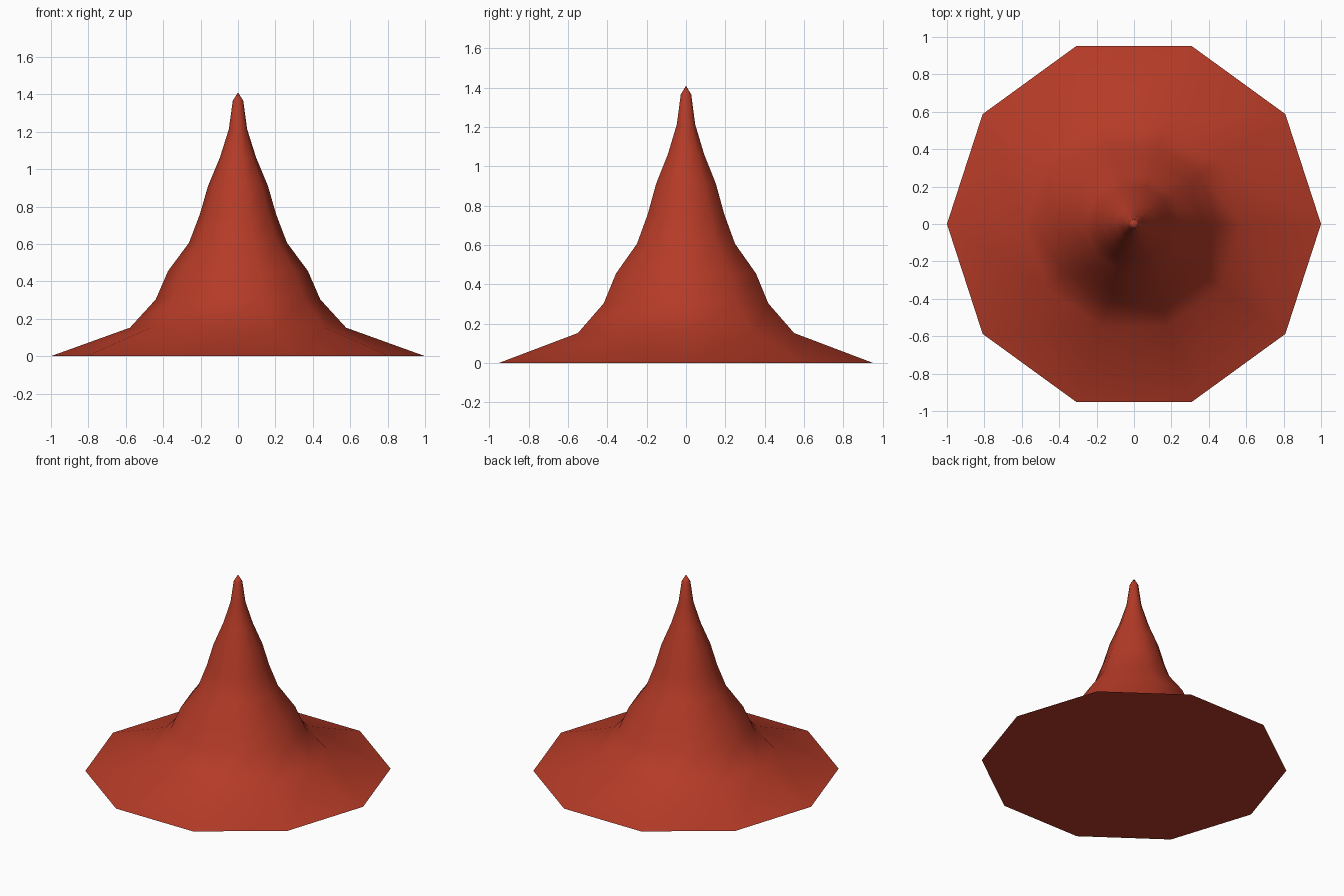
import bpy, bmesh, math

if "Cube" in bpy.data.objects:
    bpy.data.objects.remove(bpy.data.objects["Cube"])

SIDES = 10
# (radius, height) rings from the wide brim up to the narrow tip
PROFILE = [(1.0, 0.0), (0.578, 0.152), (0.44, 0.303), (0.374, 0.455),
           (0.262, 0.606), (0.204, 0.758), (0.16, 0.91), (0.097, 1.061),
           (0.049, 1.213), (0.028, 1.365)]
TIP = 1.41

red = bpy.data.materials.new("brick red")
red.diffuse_color = (0.46, 0.043, 0.02, 1)
red.use_nodes = True
red.node_tree.nodes["Principled BSDF"].inputs["Base Color"].default_value = red.diffuse_color

# Flared ten-sided spire
bm = bmesh.new()
rings = [[bm.verts.new((r * math.cos(math.tau * i / SIDES),
                        r * math.sin(math.tau * i / SIDES), z))
          for i in range(SIDES)] for r, z in PROFILE]
for low, high in zip(rings, rings[1:]):
    for i in range(SIDES):
        j = (i + 1) % SIDES
        bm.faces.new((low[i], low[j], high[j], high[i]))

# Pointed tip and flat underside
tip = bm.verts.new((0, 0, TIP))
for i in range(SIDES):
    bm.faces.new((rings[-1][i], rings[-1][(i + 1) % SIDES], tip))
bm.faces.new(list(reversed(rings[0])))

mesh = bpy.data.meshes.new("flared_spire")
bm.to_mesh(mesh)
bm.free()
mesh.materials.append(red)
spire = bpy.data.objects.new("flared_spire", mesh)
bpy.context.collection.objects.link(spire)

# Smooth sides, crisp base edge
bpy.context.view_layer.objects.active = spire
spire.select_set(True)
bpy.ops.object.shade_smooth_by_angle(angle=math.radians(70))
